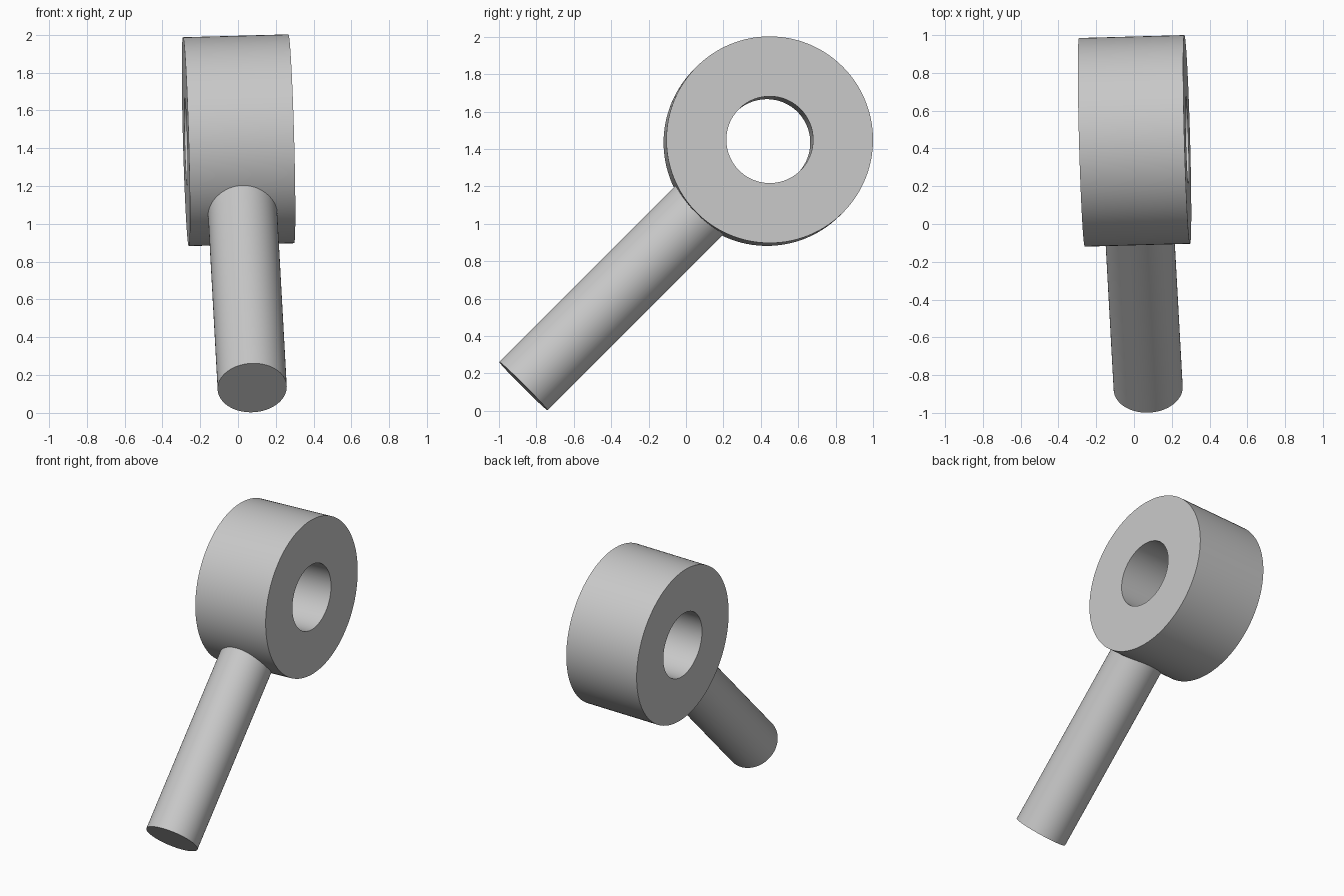
import bpy, bmesh, math
from mathutils import Vector

cube = bpy.data.objects.get("Cube")
if cube:
    bpy.data.objects.remove(cube, do_unlink=True)

SEGMENTS = 128
GREY = (0.58, 0.58, 0.58, 1)

grey = bpy.data.materials.new("plain grey")
grey.use_nodes = True
grey.diffuse_color = GREY
grey.node_tree.nodes["Principled BSDF"].inputs["Base Color"].default_value = GREY

# The shaft runs up and back; the ring's bore is square to it
shaft_dir = Vector((-0.055, 1, 1)).normalized()
bore_dir = Vector((1, 0.0275, 0.0275)).normalized()
ring_centre = Vector((0.003, 0.44, 1.442))
ring_radius, bore_radius, ring_half = 0.5525, 0.232, 0.279
shaft_radius, shaft_reach = 0.183, 1.853


def lathe(name, profile, closed, centre, axis):
    """Revolve (radius, height) points about an axis through centre."""
    bm = bmesh.new()
    verts = [bm.verts.new((r, 0, h)) for r, h in profile]
    pairs = list(zip(verts, verts[1:]))
    if closed:
        pairs.append((verts[-1], verts[0]))
    edges = [bm.edges.new(p) for p in pairs]
    bmesh.ops.spin(bm, geom=verts + edges, cent=(0, 0, 0), axis=(0, 0, 1),
                   angle=math.tau, steps=SEGMENTS, use_merge=True)
    bmesh.ops.remove_doubles(bm, verts=bm.verts, dist=1e-5)
    bmesh.ops.recalc_face_normals(bm, faces=bm.faces)
    mesh = bpy.data.meshes.new(name)
    bm.to_mesh(mesh)
    bm.free()
    mesh.materials.append(grey)
    obj = bpy.data.objects.new(name, mesh)
    obj.location = centre
    obj.rotation_euler = axis.to_track_quat('Z', 'Y').to_euler()
    bpy.context.collection.objects.link(obj)
    bpy.ops.object.select_all(action='DESELECT')
    obj.select_set(True)
    bpy.context.view_layer.objects.active = obj
    bpy.ops.object.shade_smooth_by_angle(angle=math.radians(30))
    return obj


# Thick ring with a through bore
lathe("ring_head",
      [(bore_radius, -ring_half), (ring_radius, -ring_half),
       (ring_radius, ring_half), (bore_radius, ring_half)],
      True, ring_centre, bore_dir)

# Round shaft, its upper end buried in the ring wall
shaft_top = -(bore_radius + ring_radius) / 2
lathe("shaft",
      [(0, -shaft_reach), (shaft_radius, -shaft_reach),
       (shaft_radius, shaft_top), (0, shaft_top)],
      False, ring_centre, shaft_dir)
